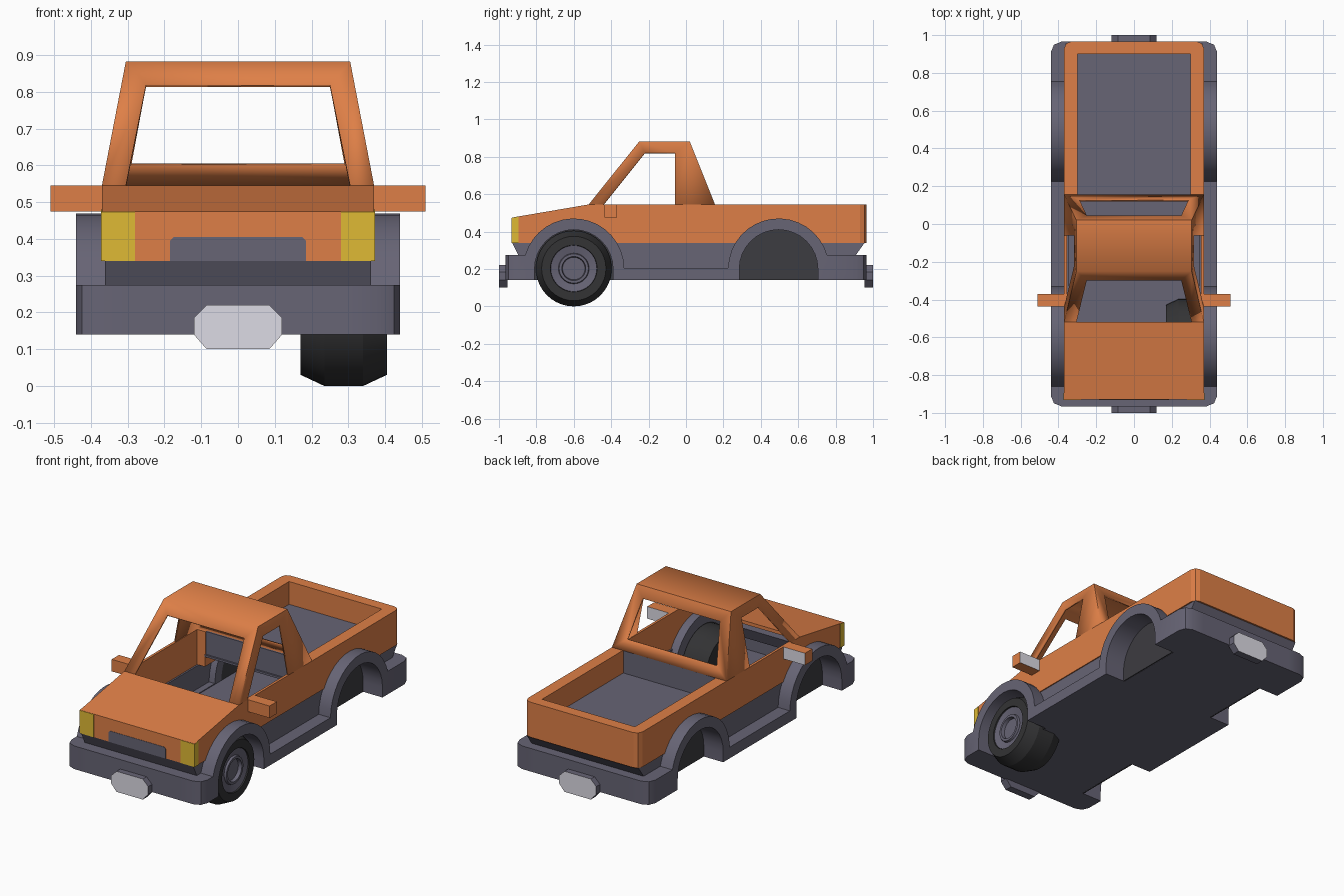
import bpy, bmesh, math

if "Cube" in bpy.data.objects:
    bpy.data.objects.remove(bpy.data.objects["Cube"])

def material(name, r, g, b):
    m = bpy.data.materials.new(name)
    m.diffuse_color = (r, g, b, 1)
    m.use_nodes = True
    m.node_tree.nodes["Principled BSDF"].inputs["Base Color"].default_value = m.diffuse_color
    return m

ORANGE = material("orange paint", 0.73, 0.213, 0.063)
GREY = material("grey plastic", 0.135, 0.128, 0.178)
LIGHT = material("light grey", 0.72, 0.71, 0.78)
YELLOW = material("yellow lamp", 0.74, 0.49, 0.035)
BLACK = material("black rubber", 0.033, 0.033, 0.035)
DARK = material("dark well", 0.046, 0.045, 0.052)

def finish(name, bm, mats, mirror=False):
    bmesh.ops.recalc_face_normals(bm, faces=bm.faces)
    me = bpy.data.meshes.new(name)
    bm.to_mesh(me)
    bm.free()
    for m in mats:
        me.materials.append(m)
    ob = bpy.data.objects.new(name, me)
    bpy.context.collection.objects.link(ob)
    if mirror:
        ob.modifiers.new("mirror", 'MIRROR')
    return ob

def smooth(ob, degrees):
    bpy.ops.object.select_all(action='DESELECT')
    bpy.context.view_layer.objects.active = ob
    ob.select_set(True)
    bpy.ops.object.shade_smooth_by_angle(angle=math.radians(degrees))

def prism(name, pts, x0, x1, mat, mirror=False, bevel=0, ends=()):
    """Extrude a (y, z) outline along x; bevel vertical outer edges at given y."""
    bm = bmesh.new()
    a = [bm.verts.new((x0, y, z)) for y, z in pts]
    b = [bm.verts.new((x1, y, z)) for y, z in pts]
    n = len(pts)
    bm.faces.new(a)
    bm.faces.new(b[::-1])
    for i in range(n):
        j = (i + 1) % n
        bm.faces.new((a[i], a[j], b[j], b[i]))
    if bevel:
        edges = [e for e in bm.edges
                 if all(abs(v.co.x - x1) < 1e-4 for v in e.verts)
                 and any(all(abs(v.co.y - y) < 1e-4 for v in e.verts) for y in ends)]
        bmesh.ops.bevel(bm, geom=edges, offset=bevel, segments=2,
                        affect='EDGES', profile=0.5)
    return finish(name, bm, [mat], mirror)

def rect(y0, y1, z0, z1):
    return [(y0, z0), (y1, z0), (y1, z1), (y0, z1)]

AXLE = 0.2
WHEELS = (-0.6, 0.495)

def arc(yc, r, z0, z1, n=16):
    """Arch from its front foot at z0 over to its rear foot at z1."""
    def ang(z):
        return math.asin(max(0.0, (z - AXLE) / r))
    s, e = math.pi - ang(z0), ang(z1)
    pts = [(yc + r * math.cos(s + (e - s) * i / n),
            AXLE + r * math.sin(s + (e - s) * i / n)) for i in range(n + 1)]
    if z0 < AXLE:
        pts.insert(0, (yc - r, z0))
    if z1 < AXLE:
        pts.append((yc + r, z1))
    return pts

# Grey skirt: bumper ends, sills and wheel arch flares
skirt = [(-0.965, 0.14)]
for yc in WHEELS:
    skirt += arc(yc, 0.21, 0.14, 0.14)
skirt += [(0.965, 0.14), (0.965, 0.275)]
top = arc(WHEELS[0], 0.27, 0.275, 0.205) + arc(WHEELS[1], 0.27, 0.205, 0.275)
skirt += top[::-1] + [(-0.965, 0.275)]
smooth(prism("skirt_and_flares", skirt, 0.307, 0.44, GREY, True, 0.055, (-0.965, 0.965)), 25)
prism("front_bumper", rect(-0.965, -0.84, 0.14, 0.275), -0.307, 0.307, GREY)
prism("rear_bumper", rect(0.74, 0.965, 0.14, 0.275), -0.307, 0.307, GREY)
prism("floor_pan", rect(-0.84, 0.74, 0.14, 0.2), -0.307, 0.307, GREY)

# Recessed grey band under the paintwork
prism("door_band", [(-0.36, 0.195), (0.255, 0.195), (0.3, 0.34), (-0.405, 0.34)],
      0.345, 0.364, GREY, True)
prism("front_band", [(-0.895, 0.27), (-0.93, 0.34), (-0.80, 0.34), (-0.83, 0.27)],
      -0.362, 0.362, GREY)
prism("rear_band", [(0.905, 0.27), (0.955, 0.34), (0.695, 0.34), (0.725, 0.27)],
      -0.362, 0.362, GREY)

# Dark wheel well backs
for label, yc in zip(("front", "rear"), WHEELS):
    prism(label + "_wheel_well", arc(yc, 0.212, 0.14, 0.14), 0.308, 0.315, DARK, True)

# Orange body: thin cab sides, thick bed sides, hood and tailgate
prism("cab_side", [(-0.93, 0.34)] + arc(WHEELS[0], 0.225, 0.34, 0.34)
      + [(0.13, 0.34), (0.13, 0.545), (-0.52, 0.545), (-0.93, 0.475)],
      0.355, 0.37, ORANGE, True)
prism("bed_side", [(0.13, 0.34)] + arc(WHEELS[1], 0.225, 0.34, 0.34)
      + [(0.965, 0.34), (0.965, 0.545), (0.13, 0.545)],
      0.305, 0.37, ORANGE, True, 0.035, (0.965,))
prism("bed_liner", rect(0.13, 0.9, 0.405, 0.545), 0.30, 0.305, ORANGE, True)
prism("hood", [(-0.93, 0.34), (-0.93, 0.475), (-0.52, 0.545), (-0.52, 0.525),
               (-0.90, 0.46), (-0.90, 0.34)], -0.355, 0.355, ORANGE)
prism("tailgate", rect(0.90, 0.965, 0.34, 0.545), -0.305, 0.305, ORANGE)

# Load bed, open to the cab underneath
prism("bed_floor", rect(0.125, 0.90, 0.40, 0.412), -0.305, 0.305, GREY)
prism("bed_front_wall", rect(0.135, 0.15, 0.412, 0.545), -0.30, 0.30, GREY)

# Headlights wrapping the corners, and the grille plate
prism("headlight", [(-0.932, 0.34), (-0.895, 0.34), (-0.895, 0.4795), (-0.932, 0.4735)],
      0.28, 0.372, YELLOW, True)

bm = bmesh.new()
outline = [(-0.185, 0.34), (0.185, 0.34), (0.185, 0.395), (0.175, 0.405),
           (-0.175, 0.405), (-0.185, 0.395)]
face = bm.faces.new([bm.verts.new((x, -0.932, z)) for x, z in outline])
ext = bmesh.ops.extrude_face_region(bm, geom=[face])
bmesh.ops.translate(bm, vec=(0, 0.005, 0),
                    verts=[v for v in ext["geom"] if isinstance(v, bmesh.types.BMVert)])
finish("grille", bm, [GREY])

# Octagonal bumper plates with light outer faces
def plate(name, s):
    bm = bmesh.new()
    pts = [(-0.12, 0.14), (-0.085, 0.1), (0.085, 0.1), (0.12, 0.14),
           (0.12, 0.185), (0.085, 0.22), (-0.085, 0.22), (-0.12, 0.185)]
    f = bm.faces.new([bm.verts.new((x, s * 0.955, z)) for x, z in pts])
    ext = bmesh.ops.extrude_face_region(bm, geom=[f])
    bmesh.ops.translate(bm, vec=(0, s * 0.045, 0),
                        verts=[v for v in ext["geom"] if isinstance(v, bmesh.types.BMVert)])
    for f in bm.faces:
        f.material_index = int(all(abs(v.co.y) > 0.99 for v in f.verts))
    finish(name, bm, [GREY, LIGHT])

plate("front_bumper_plate", -1)
plate("rear_bumper_plate", 1)

# Side mirrors with light rear faces
mirror = prism("side_mirror", rect(-0.437, -0.37, 0.475, 0.545), 0.365, 0.51, ORANGE, True)
mirror.data.materials.append(LIGHT)
for p in mirror.data.polygons:
    p.material_index = int(p.normal.y > 0.9)

# Cab: open window frames on a tapered box, thickened inward
Z0, Z1, ZW, ZR = 0.545, 0.882, 0.82, 0.605
def lerp(a, b, z):
    return a + (b - a) * (z - Z0) / (Z1 - Z0)
def half(z):
    return lerp(0.37, 0.305, z)
def front(z):
    return lerp(-0.52, -0.25, z)
def back(z):
    return lerp(0.155, 0.02, z)

bm = bmesh.new()
def frame(outer, inner, closed):
    """Strip of quads between the outer corners and the window corners."""
    n = len(outer)
    for i in range(n if closed else n - 1):
        j = (i + 1) % n
        bm.faces.new([bm.verts.new(c) for c in (outer[i], outer[j], inner[j], inner[i])])

for s in (-1, 1):
    frame([(s * half(z), f(z), z) for f, z in ((front, Z0), (front, Z1), (back, Z1), (back, Z0))],
          [(s * half(z), y, z) for y, z in ((-0.44, Z0), (-0.22, ZW), (-0.06, ZW), (-0.06, Z0))],
          False)
def corners(f, spec):
    return [(x, f(z), z) for x, z in spec]
outer = [(-0.37, Z0), (-0.305, Z1), (0.305, Z1), (0.37, Z0)]
frame(corners(front, outer),
      corners(front, [(-0.305, Z0), (-0.25, ZW), (0.25, ZW), (0.305, Z0)]), False)
frame(corners(back, outer),
      corners(back, [(-0.29, ZR), (-0.25, ZW), (0.25, ZW), (0.29, ZR)]), True)
bm.faces.new([bm.verts.new(c) for c in ((-0.305, front(Z1), Z1), (0.305, front(Z1), Z1),
                                        (0.305, back(Z1), Z1), (-0.305, back(Z1), Z1))])
bmesh.ops.remove_doubles(bm, verts=bm.verts, dist=0.0005)
cab = finish("cab_frame", bm, [ORANGE])
smooth(cab, 55)
solid = cab.modifiers.new("thickness", 'SOLIDIFY')
solid.thickness = 0.012
solid.offset = -1

# Single front wheel, turned about its axle
def lathe(name, profile, mat, n=40):
    bm = bmesh.new()
    verts = [bm.verts.new((x, -0.6, 0.2025 + r)) for x, r in profile]
    edges = [bm.edges.new(p) for p in zip(verts, verts[1:])]
    bmesh.ops.spin(bm, geom=verts + edges, cent=(0, -0.6, 0.2025), axis=(1, 0, 0),
                   angle=2 * math.pi, steps=n, use_duplicate=False)
    bmesh.ops.remove_doubles(bm, verts=bm.verts, dist=0.0003)
    smooth(finish(name, bm, [mat]), 20)

lathe("tyre", [(0.17, 0), (0.17, 0.172), (0.235, 0.2025), (0.34, 0.2025),
               (0.405, 0.172), (0.405, 0.125), (0.37, 0.12)], BLACK)
lathe("wheel_rim", [(0.37, 0.125), (0.398, 0.123), (0.388, 0.082), (0.40, 0.078),
                    (0.40, 0.064), (0.38, 0.06), (0.38, 0)], GREY)
